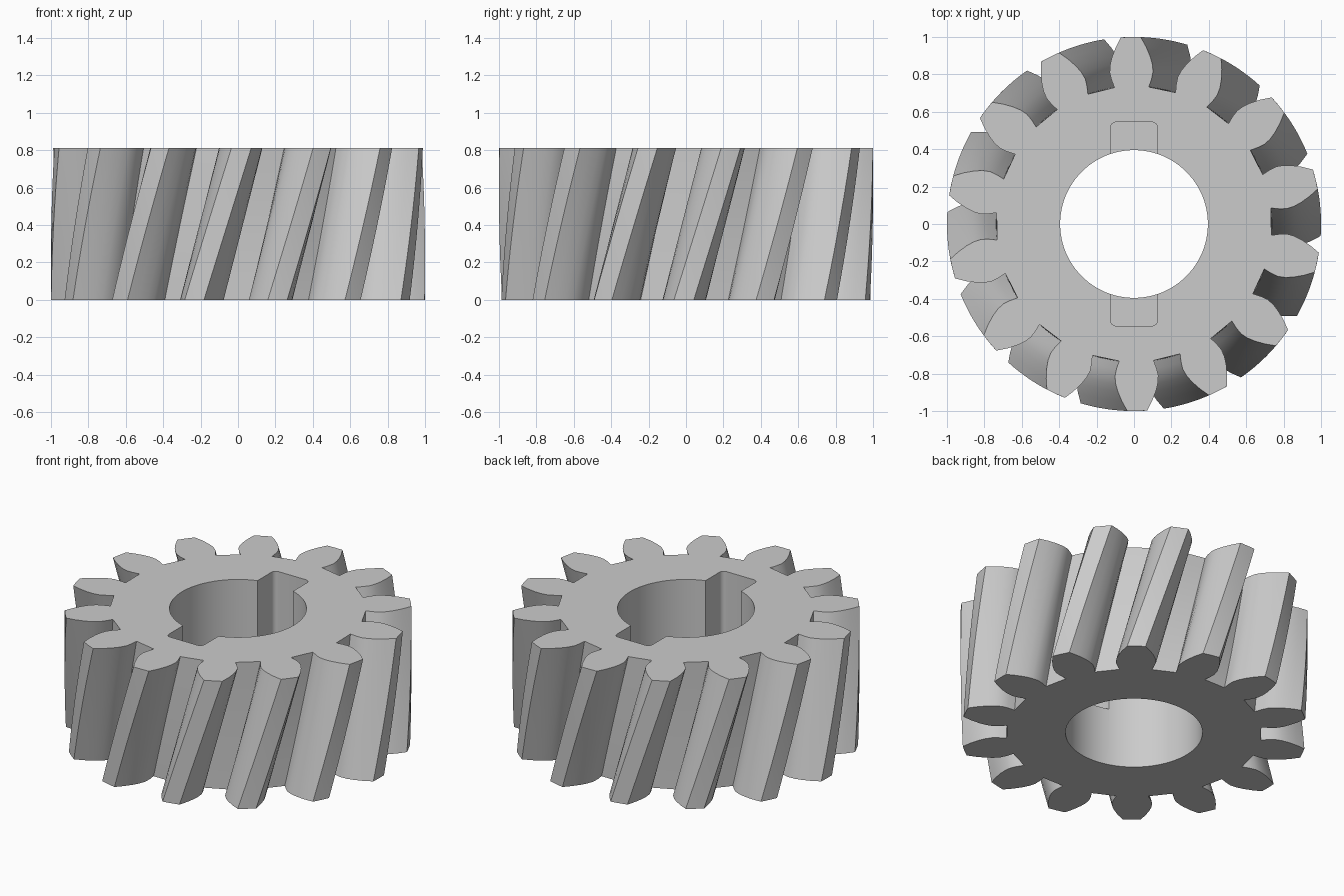
import bpy, bmesh, math

TEETH, HEIGHT, ROWS = 14, 0.81, 16
TWIST = math.radians(14.5)
TOP_ANGLE = math.radians(91)
BORE, KEY_HALF, KEY_REACH, KEY_FLOOR = 0.395, 0.125, 0.545, 0.37
# One tooth flank from root to tip: radius, half width
FLANK = [(0.737, 0.092), (0.78, 0.107), (0.82, 0.116), (0.86, 0.113),
         (0.9, 0.102), (0.95, 0.081), (1.0, 0.053)]

cube = bpy.data.objects.get("Cube")
if cube:
    bpy.data.objects.remove(cube, do_unlink=True)

steel = bpy.data.materials.new("grey steel")
steel.use_nodes = True
GREY = (0.6, 0.6, 0.6, 1)
steel.diffuse_color = GREY
steel.node_tree.nodes["Principled BSDF"].inputs["Base Color"].default_value = GREY


def prism(name, outline, z0, z1, rows=1, twist=0.0):
    """Extrude a closed outline upward, turning it by twist on the way."""
    bm = bmesh.new()
    rings = []
    for i in range(rows + 1):
        t = i / rows
        c, s = math.cos(twist * (t - 1)), math.sin(twist * (t - 1))
        rings.append([bm.verts.new((x * c - y * s, x * s + y * c, z0 + (z1 - z0) * t))
                      for x, y in outline])
    n = len(outline)
    for low, high in zip(rings, rings[1:]):
        for k in range(n):
            j = (k + 1) % n
            bm.faces.new((low[k], low[j], high[j], high[k]))
    bm.faces.new(rings[0][::-1])
    bm.faces.new(rings[-1])
    mesh = bpy.data.meshes.new(name)
    bm.to_mesh(mesh)
    bm.free()
    mesh.materials.append(steel)
    obj = bpy.data.objects.new(name, mesh)
    bpy.context.collection.objects.link(obj)
    return obj


def polar(radius, angle):
    return radius * math.cos(angle), radius * math.sin(angle)


# Helical gear body: rising flank, tip land, falling flank for every tooth
outline = []
for tooth in range(TEETH):
    mid = TOP_ANGLE + tooth * math.tau / TEETH
    outline += [polar(r, mid - math.asin(w / r)) for r, w in FLANK]
    outline.append(polar(1.0, mid))
    outline += [polar(r, mid + math.asin(w / r)) for r, w in reversed(FLANK)]
gear = prism("helical_gear", outline, 0, HEIGHT, ROWS, TWIST)

# Through bore
bore = prism("bore_cutter", [polar(BORE, math.tau * k / 96) for k in range(96)],
             -0.1, HEIGHT + 0.1)

# Blind double keyway with rounded corners, open at the top
fillet = 0.03
slot = []
for corner, (sx, sy) in enumerate([(1, 1), (-1, 1), (-1, -1), (1, -1)]):
    for k in range(7):
        dx, dy = polar(fillet, (corner + k / 6) * math.pi / 2)
        slot.append((sx * (KEY_HALF - fillet) + dx, sy * (KEY_REACH - fillet) + dy))
keyway = prism("keyway_cutter", slot, KEY_FLOOR, HEIGHT + 0.1)

# Cut both openings, then drop the cutters
bpy.ops.object.select_all(action='DESELECT')
gear.select_set(True)
bpy.context.view_layer.objects.active = gear
for cutter in (bore, keyway):
    cutter.hide_render = True
    cut = gear.modifiers.new(cutter.name, 'BOOLEAN')
    cut.operation, cut.solver, cut.object = 'DIFFERENCE', 'EXACT', cutter
    bpy.ops.object.modifier_apply(modifier=cut.name)
    bpy.data.objects.remove(cutter, do_unlink=True)
bpy.ops.object.shade_smooth_by_angle(angle=math.radians(30))
